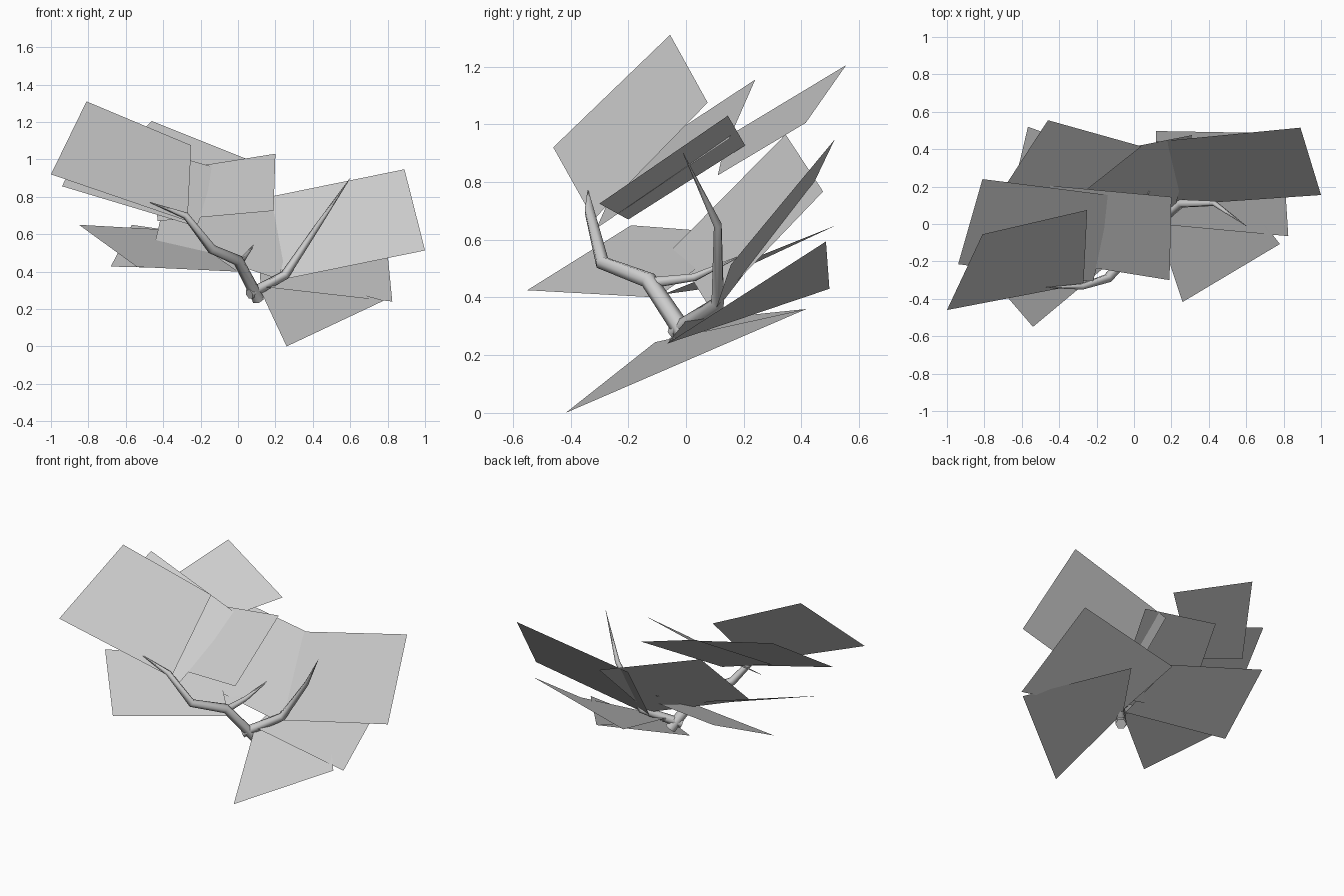
import bpy
from mathutils import Vector

default_cube = bpy.data.objects.get("Cube")
if default_cube:
    bpy.data.objects.remove(default_cube, do_unlink=True)

# One plain grey for bark and foliage
grey = bpy.data.materials.new("plain_grey")
grey.use_nodes = True
grey_value = (0.6, 0.6, 0.6, 1)
grey.diffuse_color = grey_value
for node in grey.node_tree.nodes:
    if node.type == "BSDF_PRINCIPLED":
        node.inputs["Base Color"].default_value = grey_value


def add_mesh_object(name, mesh):
    mesh.materials.clear()
    mesh.materials.append(grey)
    part = bpy.data.objects.new(name, mesh)
    bpy.context.collection.objects.link(part)
    return part


def leaf_card(name, outer_back, outer_front, inner_front, inner_back):
    """A single foliage plane, wound so that its face points upward."""
    corners = [Vector(c) for c in (outer_back, outer_front, inner_front, inner_back)]
    normal = (corners[2] - corners[0]).cross(corners[3] - corners[1])
    if normal.z < 0:
        corners.reverse()
    mesh = bpy.data.meshes.new(name)
    mesh.from_pydata(corners, [], [range(len(corners))])
    return add_mesh_object(name, mesh)


def twig(name, points, radii):
    """A tapering jointed tube along a path."""
    curve = bpy.data.curves.new(name + "_path", "CURVE")
    curve.dimensions = "3D"
    curve.bevel_depth = 1
    curve.bevel_resolution = 1
    curve.use_fill_caps = True
    spline = curve.splines.new("POLY")
    spline.points.add(len(points) - 1)
    for target, position, radius in zip(spline.points, points, radii):
        target.co = (*position, 1)
        target.radius = radius
    path = bpy.data.objects.new(name + "_path", curve)
    bpy.context.collection.objects.link(path)
    bpy.context.view_layer.update()
    evaluated = path.evaluated_get(bpy.context.evaluated_depsgraph_get())
    mesh = bpy.data.meshes.new_from_object(evaluated)
    bpy.data.objects.remove(path, do_unlink=True)
    for face in mesh.polygons:
        face.use_smooth = len(face.vertices) == 4
    return add_mesh_object(name, mesh)


# Branches forking from a common base
twig("right_branch",
     [(.11, .01, .25), (0, -.13, .46), (-.14, -.29, .52), (-.28, -.335, .7), (-.47, -.34, .77)],
     [.034, .03, .026, .018, .002])
twig("left_branch",
     [(.06, -.04, .28), (.25, .11, .38), (.43, .11, .65), (.6, -.01, .9)],
     [.03, .025, .015, .001])
twig("middle_twig",
     [(0, -.13, .45), (.03, .03, .47), (.09, .2, .55)],
     [.022, .015, .001])

# Foliage on the right side, from top to bottom
leaf_card("right_top_leaf",
          outer_back=(-.81, -.055, 1.31), outer_front=(-1, -.46, .92),
          inner_front=(-.27, -.32, .67), inner_back=(-.25, .075, 1.075))
leaf_card("right_second_leaf",
          outer_back=(-.81, .24, 1.155), outer_front=(-.94, -.215, .856),
          inner_front=(-.22, -.31, .64), inner_back=(-.1, .15, .95))
leaf_card("right_rear_leaf",
          outer_back=(-.46, .555, 1.205), outer_front=(-.73, .14, .955),
          inner_front=(-.345, .11, .823), inner_back=(.04, .415, 1.005))
leaf_card("right_low_front_leaf",
          outer_back=(-.85, -.19, .65), outer_front=(-.54, -.55, .425),
          inner_front=(0, -.1, .4), inner_back=(-.31, .2, .62))
leaf_card("right_low_rear_leaf",
          outer_back=(-.567, .52, .65), outer_front=(-.68, .04, .427),
          inner_front=(0, -.08, .41), inner_back=(-.02, .32, .57))

# Foliage over the middle
leaf_card("middle_upper_leaf",
          outer_back=(-.45, .205, .927), outer_front=(-.43, -.2, .67),
          inner_front=(.19, -.3, .725), inner_back=(.2, .145, 1.03))
leaf_card("middle_lower_leaf",
          outer_back=(-.35, .345, .965), outer_front=(-.44, -.045, .57),
          inner_front=(.22, .085, .36), inner_back=(.31, .475, .767))

# Foliage on the left side, from top to bottom
leaf_card("left_top_leaf",
          outer_back=(.89, .515, .947), outer_front=(1, .155, .513),
          inner_front=(.2, .1, .35), inner_back=(.12, .44, .79))
leaf_card("left_rear_leaf",
          outer_back=(.79, .485, .594), outer_front=(.825, -.065, .24),
          inner_front=(.12, 0, .32), inner_back=(.117, .497, .43))
leaf_card("left_low_leaf",
          outer_back=(.78, -.107, .245), outer_front=(.26, -.417, 0),
          inner_front=(.11, .03, .32), inner_back=(.37, .417, .36))
